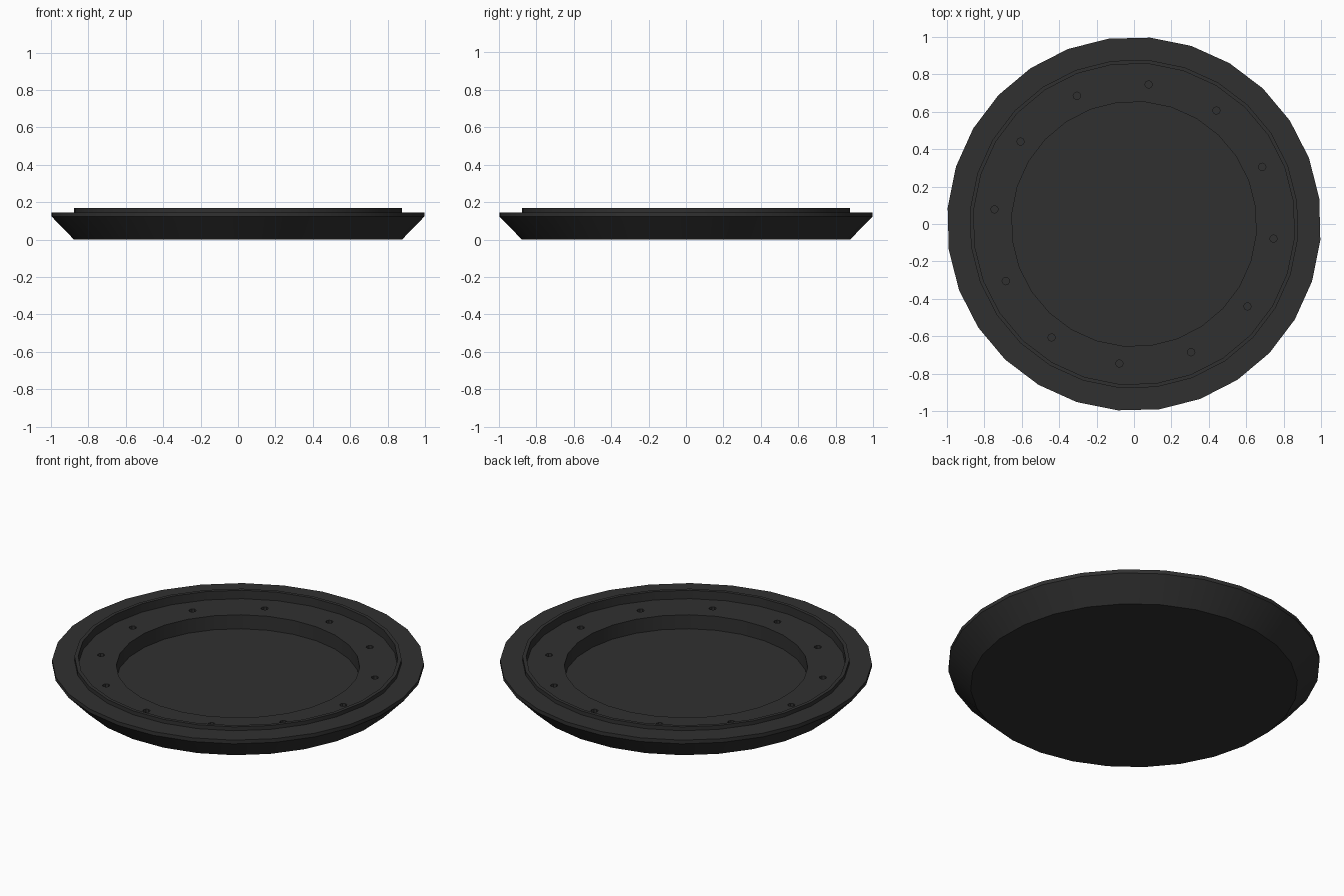
import bpy, bmesh, math

if "Cube" in bpy.data.objects:
    bpy.data.objects.remove(bpy.data.objects["Cube"])

SEG = 28
PHASE = math.radians(85)


def lathe(name, profile, seg):
    """Revolve an (r, z) profile around z; both ends are capped."""
    bm = bmesh.new()
    rings = []
    for r, z in profile:
        rings.append([bm.verts.new((r * math.cos(PHASE + 2 * math.pi * i / seg),
                                    r * math.sin(PHASE + 2 * math.pi * i / seg), z))
                      for i in range(seg)])
    for a, b in zip(rings, rings[1:]):
        for i in range(seg):
            j = (i + 1) % seg
            bm.faces.new((a[i], a[j], b[j], b[i]))
    bm.faces.new(rings[0][::-1])
    bm.faces.new(rings[-1])
    bmesh.ops.recalc_face_normals(bm, faces=bm.faces)
    me = bpy.data.meshes.new(name)
    bm.to_mesh(me)
    bm.free()
    ob = bpy.data.objects.new(name, me)
    bpy.context.collection.objects.link(ob)
    return ob


# Dish: sloped wall, flat rim, raised lip, ledge, sunken floor
dish = lathe("round_dish", [
    (0.88, 0.0), (1.0, 0.123), (1.0, 0.145), (0.88, 0.145), (0.88, 0.168),
    (0.86, 0.168), (0.86, 0.118), (0.655, 0.118), (0.655, 0.035)], SEG)

# Twelve screw holes in the ledge
bm = bmesh.new()
for k in range(12):
    a = math.radians(84 + 30 * k)
    res = bmesh.ops.create_cone(bm, cap_ends=True, segments=8, radius1=0.02,
                                radius2=0.02, depth=0.06)
    bmesh.ops.translate(bm, verts=res["verts"],
                        vec=(0.75 * math.cos(a), 0.75 * math.sin(a), 0.118))
me = bpy.data.meshes.new("hole_cutter")
bm.to_mesh(me)
bm.free()
cutter = bpy.data.objects.new("hole_cutter", me)
bpy.context.collection.objects.link(cutter)
cutter.hide_render = True
cutter.display_type = 'WIRE'

mod = dish.modifiers.new("holes", 'BOOLEAN')
mod.operation = 'DIFFERENCE'
mod.solver = 'EXACT'
mod.object = cutter
bpy.context.view_layer.objects.active = dish
dish.select_set(True)
bpy.ops.object.modifier_apply(modifier=mod.name)
bpy.data.objects.remove(cutter)

# Dark finish, smooth around the curve with sharp rims
mat = bpy.data.materials.new("dark_grey")
mat.diffuse_color = (0.03, 0.03, 0.03, 1)
mat.use_nodes = True
mat.node_tree.nodes["Principled BSDF"].inputs["Base Color"].default_value = mat.diffuse_color
dish.data.materials.clear()
dish.data.materials.append(mat)
bpy.ops.object.shade_smooth_by_angle(angle=math.radians(30))
